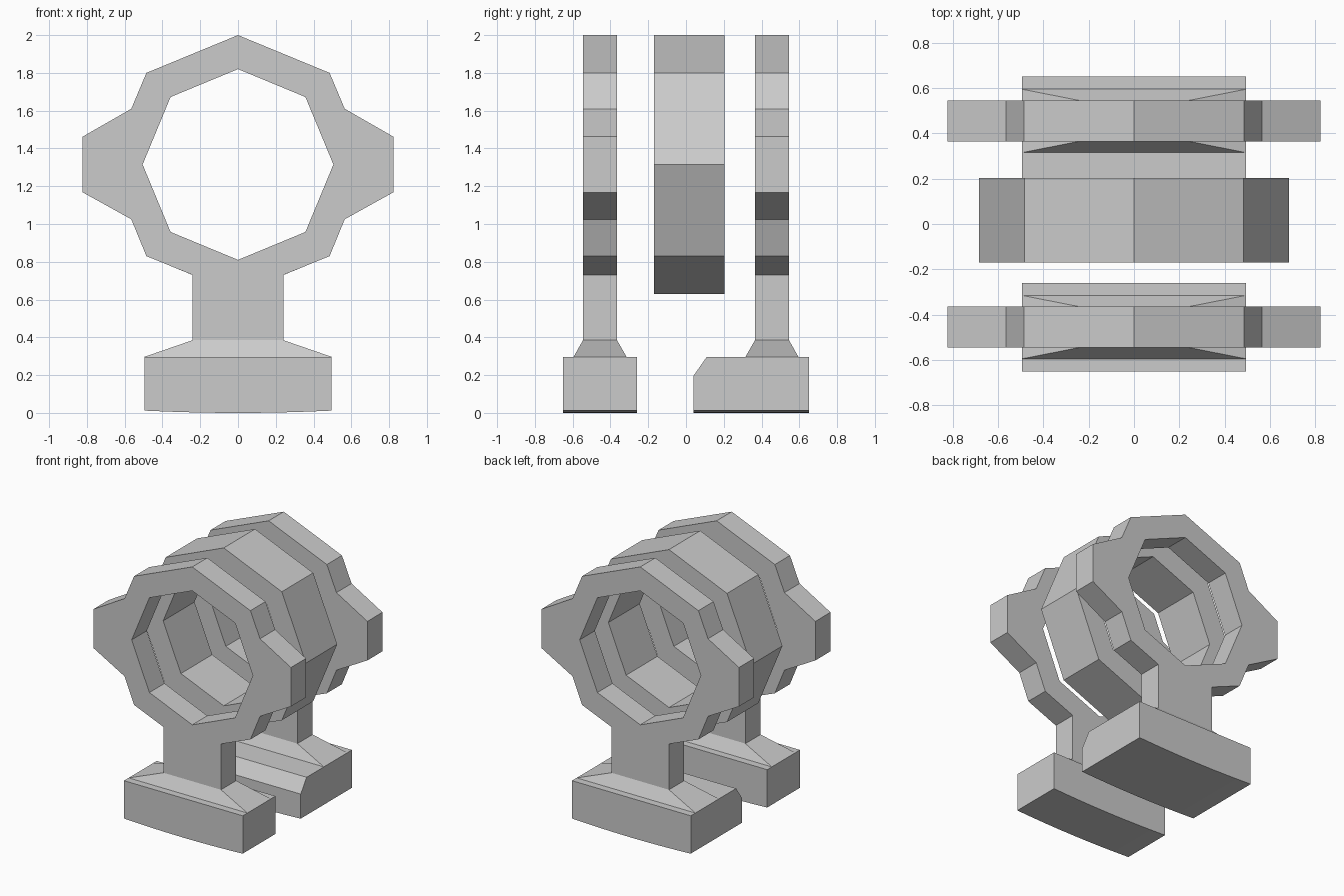
import bpy, bmesh
from math import sin, cos, pi

if "Cube" in bpy.data.objects:
    bpy.data.objects.remove(bpy.data.objects["Cube"])

CZ = 1.315  # height of the ring axis


def octagon(r):
    return [(r * sin(i * pi / 4), CZ + r * cos(i * pi / 4)) for i in range(8)]


def mirrored(right):
    """Close a right-hand (x, z) outline with its mirror image."""
    return right + [(-x, z) for x, z in reversed(right) if abs(x) > 1e-6]


def extrude_xz(loops, y0, y1):
    """Fill x-z outlines (later loops are holes) and extrude along y."""
    bm = bmesh.new()
    edges = []
    for loop in loops:
        vs = [bm.verts.new((x, y0, z)) for x, z in loop]
        edges += [bm.edges.new((vs[i - 1], vs[i])) for i in range(len(vs))]
    bmesh.ops.triangle_fill(bm, edges=edges, use_beauty=True, normal=(0, -1, 0))
    geom = bmesh.ops.extrude_face_region(bm, geom=bm.faces[:], use_keep_orig=True)["geom"]
    moved = [v for v in geom if isinstance(v, bmesh.types.BMVert)]
    bmesh.ops.translate(bm, verts=moved, vec=(0, y1 - y0, 0))
    return bm


def finish(bm, name):
    bmesh.ops.recalc_face_normals(bm, faces=bm.faces[:])
    me = bpy.data.meshes.new(name)
    bm.to_mesh(me)
    bm.free()
    ob = bpy.data.objects.new(name, me)
    bpy.context.collection.objects.link(ob)
    return ob


# Ring plate outline: octagon with side ears and a neck
plate = mirrored([(0, 2.0), (0.485, 1.80), (0.565, 1.61), (0.823, 1.462),
                  (0.823, 1.168), (0.565, 1.025), (0.485, 0.83),
                  (0.24, 0.73), (0.24, 0.385)])

# Foot outline with a slightly bowed underside
foot = [(-0.495, 0.297), (0.495, 0.297)]
foot += [(0.495 * t / 4, 0.012 * (t / 4) ** 2) for t in range(4, -5, -1)]

for side, yc, y0, y1 in (("front", -0.455, -0.65, -0.26), ("back", 0.455, 0.04, 0.65)):
    finish(extrude_xz([plate, octagon(0.505)], yc - 0.09, yc + 0.09), side + "_ring_plate")

    # Foot block, the back one with a chamfered inner top edge
    bm = extrude_xz([foot], y0, y1)
    if side == "back":
        cut = bmesh.ops.bisect_plane(bm, geom=bm.verts[:] + bm.edges[:] + bm.faces[:],
                                     plane_co=(0, 0.04, 0.197), plane_no=(0, -0.10, 0.07),
                                     clear_outer=True)["geom_cut"]
        bmesh.ops.edgeloop_fill(bm, edges=[e for e in cut if isinstance(e, bmesh.types.BMEdge)])
    finish(bm, side + "_foot")

    # Tapered collar between foot and neck
    bm = bmesh.new()
    bmesh.ops.create_cube(bm, size=2)
    for v in bm.verts:
        top = v.co.z > 0
        v.co = (v.co.x * (0.24 if top else 0.495),
                yc + v.co.y * (0.09 if top else 0.14),
                0.385 if top else 0.297)
    finish(bm, side + "_collar")

# Central octagonal tube
finish(extrude_xz([octagon(0.685), octagon(0.505)], -0.17, 0.203), "center_tube")
